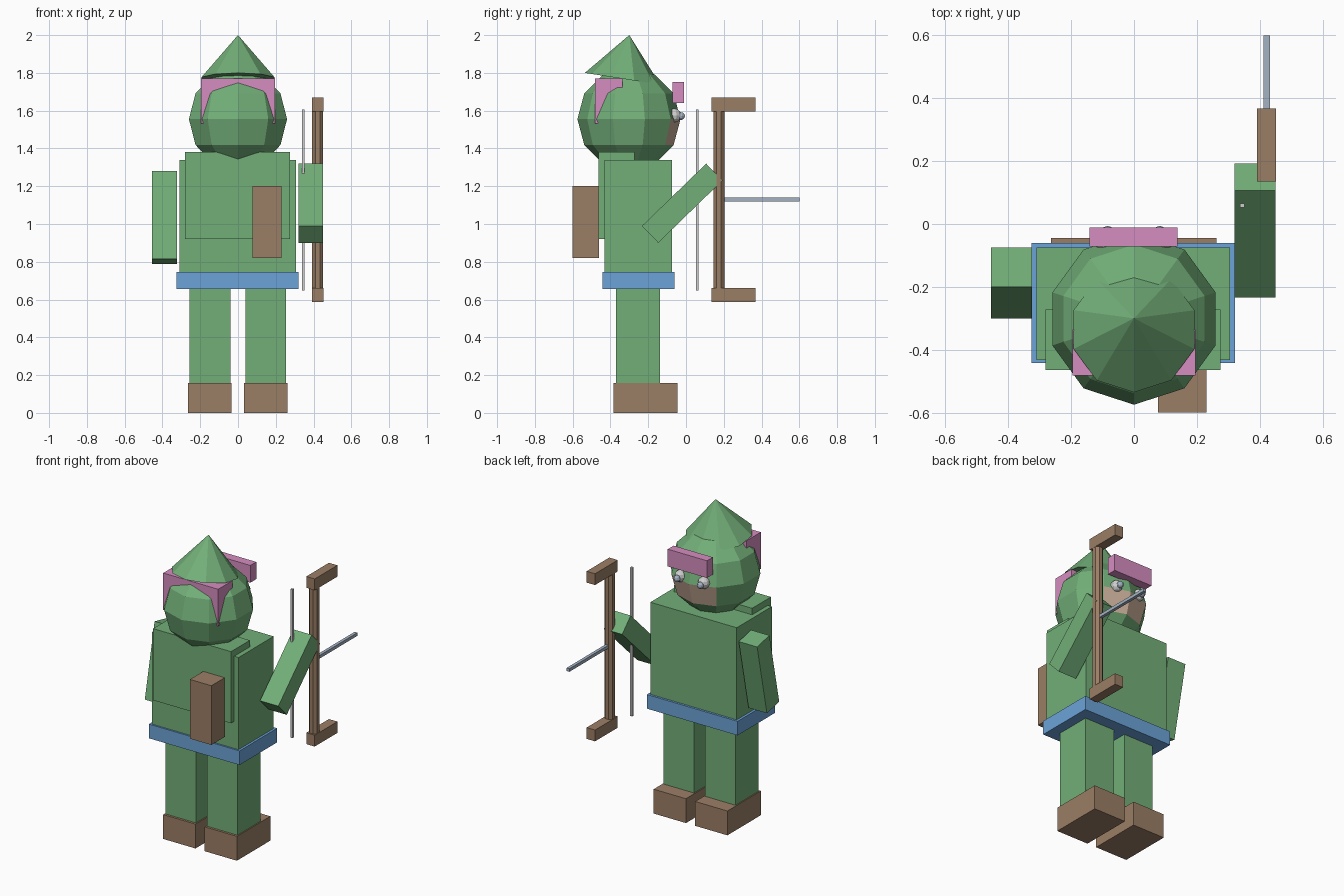
import bpy, bmesh
from math import sin, cos, pi, atan2
from mathutils import Matrix, Vector

if "Cube" in bpy.data.objects:
    bpy.data.objects.remove(bpy.data.objects["Cube"], do_unlink=True)


def material(name, rgb):
    m = bpy.data.materials.new(name)
    m.use_nodes = True
    m.diffuse_color = (*rgb, 1)
    m.node_tree.nodes["Principled BSDF"].inputs["Base Color"].default_value = (*rgb, 1)
    return m


green = material("leaf green", (0.17, 0.43, 0.19))
brown = material("leather brown", (0.33, 0.21, 0.13))
blue = material("belt blue", (0.15, 0.37, 0.69))
pink = material("trim pink", (0.67, 0.27, 0.53))
skin = material("skin", (0.58, 0.41, 0.31))
steel = material("steel", (0.37, 0.45, 0.55))
pale = material("pale grey", (0.62, 0.62, 0.62))


def finish(name, bm, mats, matrix=Matrix()):
    bmesh.ops.remove_doubles(bm, verts=bm.verts, dist=1e-5)
    bmesh.ops.recalc_face_normals(bm, faces=bm.faces)
    mesh = bpy.data.meshes.new(name)
    bm.to_mesh(mesh)
    bm.free()
    for m in mats:
        mesh.materials.append(m)
    ob = bpy.data.objects.new(name, mesh)
    ob.matrix_world = matrix
    bpy.context.collection.objects.link(ob)
    return ob


def box(name, mat, x, y, z, tilt=0):
    """Box from its x, y and z ranges, tilted about its centre in the side plane."""
    bm = bmesh.new()
    size = [r[1] - r[0] for r in (x, y, z)]
    bmesh.ops.create_cube(bm, size=1, matrix=Matrix.Diagonal((*size, 1)))
    centre = Vector([(r[0] + r[1]) / 2 for r in (x, y, z)])
    return finish(name, bm, [mat], Matrix.Translation(centre) @ Matrix.Rotation(tilt, 4, "X"))


def limb(name, mat, x, bottom, top, width):
    """Slanted box whose axis runs between two (y, z) points."""
    dy, dz = top[0] - bottom[0], top[1] - bottom[1]
    length = (dy * dy + dz * dz) ** 0.5
    cy, cz = (top[0] + bottom[0]) / 2, (top[1] + bottom[1]) / 2
    return box(name, mat, x, (cy - width / 2, cy + width / 2),
               (cz - length / 2, cz + length / 2), atan2(-dy, dz))


def lathe(name, mats, profile, sides, matrix, phase=0.0, rule=None):
    """Faceted turned solid; profile holds (radius, height) pairs."""
    bm = bmesh.new()
    rings = [[bm.verts.new((r * sin(2 * pi * (i + phase) / sides),
                            r * cos(2 * pi * (i + phase) / sides), h))
              for i in range(sides)] for r, h in profile]
    for a, b in zip(rings, rings[1:]):
        for i in range(sides):
            j = (i + 1) % sides
            bm.faces.new((a[i], a[j], b[j], b[i]))
    if profile[0][0] > 0:
        bm.faces.new(rings[0])
    if profile[-1][0] > 0:
        bm.faces.new(rings[-1])
    ob = finish(name, bm, mats, matrix)
    if rule:
        for p in ob.data.polygons:
            p.material_index = rule(p.center)
    return ob


def ball(name, mats, radius, centre, sides=10, rings=6, rule=None):
    arc = [(radius * sin(pi * k / rings) if 0 < k < rings else 0,
            -radius * cos(pi * k / rings)) for k in range(rings + 1)]
    return lathe(name, mats, arc, sides, Matrix.Translation(centre), 0, rule)


# Legs and boots
for side, x in (("right", -0.149), ("left", 0.147)):
    box(side + "_boot", brown, (x - 0.115, x + 0.115), (-0.385, -0.045), (0, 0.157))
    box(side + "_leg", green, (x - 0.108, x + 0.108), (-0.37, -0.137), (0.157, 0.66))

# Body, belt, back panel and quiver
box("belt", blue, (-0.326, 0.321), (-0.443, -0.06), (0.655, 0.746))
box("torso", green, (-0.31, 0.306), (-0.432, -0.074), (0.74, 1.34))
box("back_panel", green, (-0.281, 0.275), (-0.464, -0.272), (0.92, 1.382))
box("quiver", brown, (0.077, 0.23), (-0.6, -0.46), (0.82, 1.202))

# Arms
limb("right_arm", green, (-0.455, -0.324), (-0.2375, 0.802), (-0.1375, 1.268), 0.128)
limb("left_arm", green, (0.32, 0.451), (-0.19, 0.945), (0.15, 1.275), 0.124)


# Hooded head with the bare lower face at the +y side
def face_rule(c):
    return 1 if c.y > 0.18 and abs(c.x) < 0.12 and -0.12 < c.z < -0.02 else 0


ball("head", [green, skin], 0.273, (0, -0.302, 1.555), rule=face_rule)

# Eyes
for side, x in (("right", -0.084), ("left", 0.082)):
    ball(side + "_eye", [pale], 0.037, (x, -0.062, 1.575))
    ball(side + "_pupil", [steel], 0.021, (x, -0.027, 1.571))

# Tilted pointed hat
lathe("hat", [green], [(0.202, 0), (0, 0.234)], 10,
      Matrix.Translation((0, -0.336, 1.769)) @ Matrix.Rotation(-0.154, 4, "X"))

# Fringe and hair block
box("fringe", pink, (-0.142, 0.138), (-0.071, -0.011), (1.64, 1.751))
box("hair_block", pink, (-0.196, 0.196), (-0.482, -0.335), (1.533, 1.77))

# Bow, string and arrow
lathe("bow_grip", [brown], [(0.0315, 0.64), (0.0315, 1.61)], 8,
      Matrix.Translation((0.422, 0.174, 0)), 0.5)
for name, z in (("bow_lower_tip", 0.588), ("bow_upper_tip", 1.596)):
    box(name, brown, (0.392, 0.452), (0.136, 0.367), (z, z + 0.073))
box("bow_string", pale, (0.338, 0.352), (0.052, 0.066), (0.648, 1.606))
box("arrow", steel, (0.412, 0.432), (0.2, 0.6), (1.12, 1.14))
